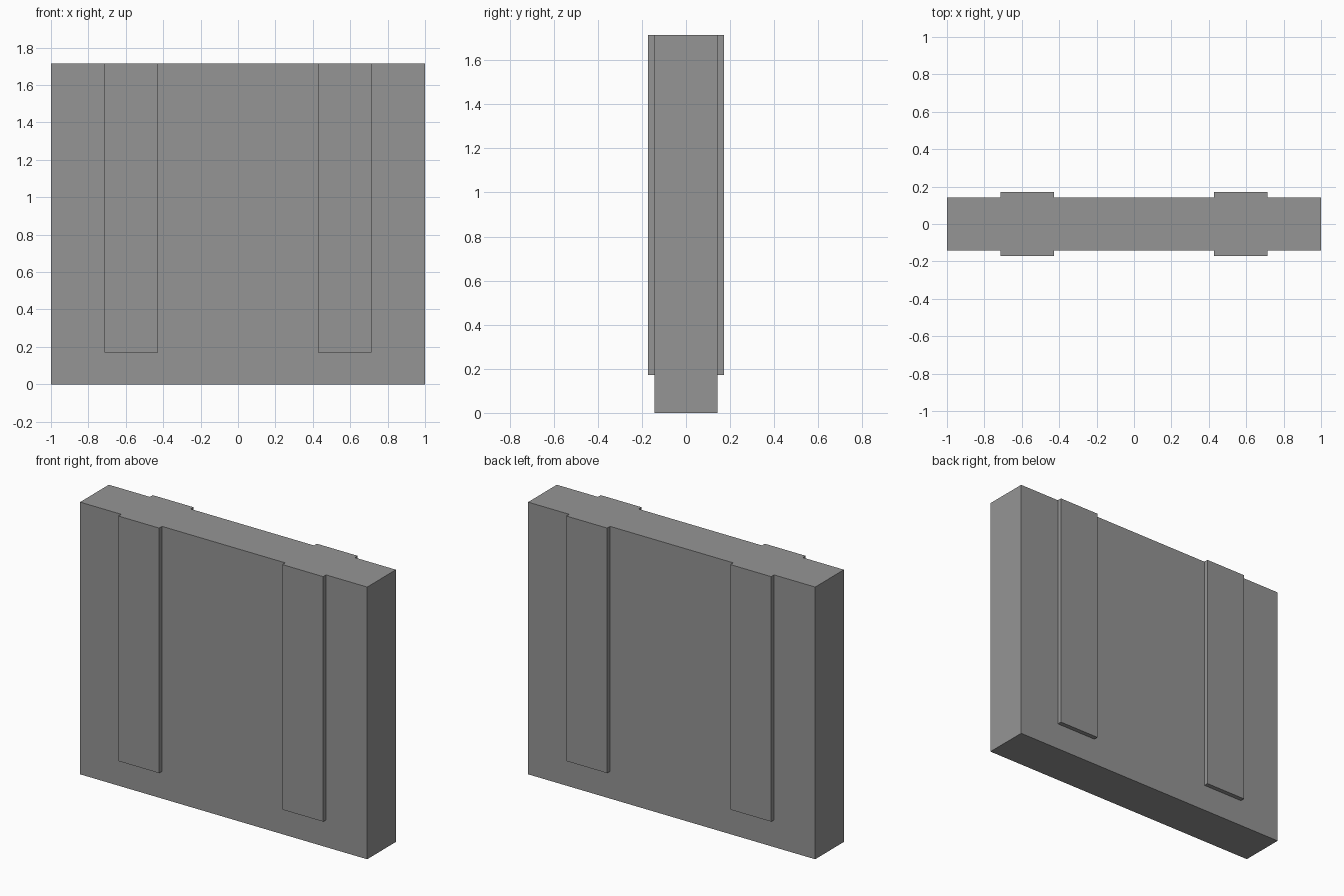
import bpy
import bmesh
from mathutils import Matrix, Vector

cube = bpy.data.objects.get("Cube")
if cube:
    bpy.data.objects.remove(cube, do_unlink=True)

WIDTH, DEPTH, HEIGHT = 2.0, 0.286, 1.714
RIB_INNER, RIB_OUTER, RIB_BASE, RIB_RAISE = 0.429, 0.714, 0.171, 0.0286

# Single grey material
grey = bpy.data.materials.new("mid_grey")
grey.use_nodes = True
colour = (0.3, 0.3, 0.3, 1)
grey.diffuse_color = colour
grey.node_tree.nodes["Principled BSDF"].inputs["Base Color"].default_value = colour

# Slab standing on the ground
bm = bmesh.new()
bmesh.ops.create_cube(bm, size=1, matrix=Matrix.Translation((0, 0, HEIGHT / 2))
                      @ Matrix.Diagonal((WIDTH, DEPTH, HEIGHT, 1)))


def cut(point, normal):
    bmesh.ops.bisect_plane(bm, geom=bm.verts[:] + bm.edges[:] + bm.faces[:],
                           plane_co=point, plane_no=normal)


# Outline the ribs on the slab
for side in (-1, 1):
    for x in (RIB_INNER, RIB_OUTER):
        cut((side * x, 0, 0), (1, 0, 0))
cut((0, 0, RIB_BASE), (0, 0, 1))


def is_rib(face):
    centre = face.calc_center_median()
    return (abs(face.normal.y) > 0.9 and centre.z > RIB_BASE
            and RIB_INNER < abs(centre.x) < RIB_OUTER)


# Raise the ribs on front and back
bm.normal_update()
ribs = [f for f in bm.faces if is_rib(f)]
for face in ribs:
    offset = Vector(face.normal) * RIB_RAISE
    raised = bmesh.ops.extrude_discrete_faces(bm, faces=[face])["faces"][0]
    bmesh.ops.translate(bm, verts=raised.verts[:], vec=offset)

# Merge flat neighbouring faces
bmesh.ops.recalc_face_normals(bm, faces=bm.faces[:])
bmesh.ops.dissolve_limit(bm, angle_limit=0.01, verts=bm.verts[:], edges=bm.edges[:])

mesh = bpy.data.meshes.new("ribbed_panel")
bm.to_mesh(mesh)
bm.free()
mesh.materials.append(grey)
panel = bpy.data.objects.new("ribbed_panel", mesh)
bpy.context.collection.objects.link(panel)
